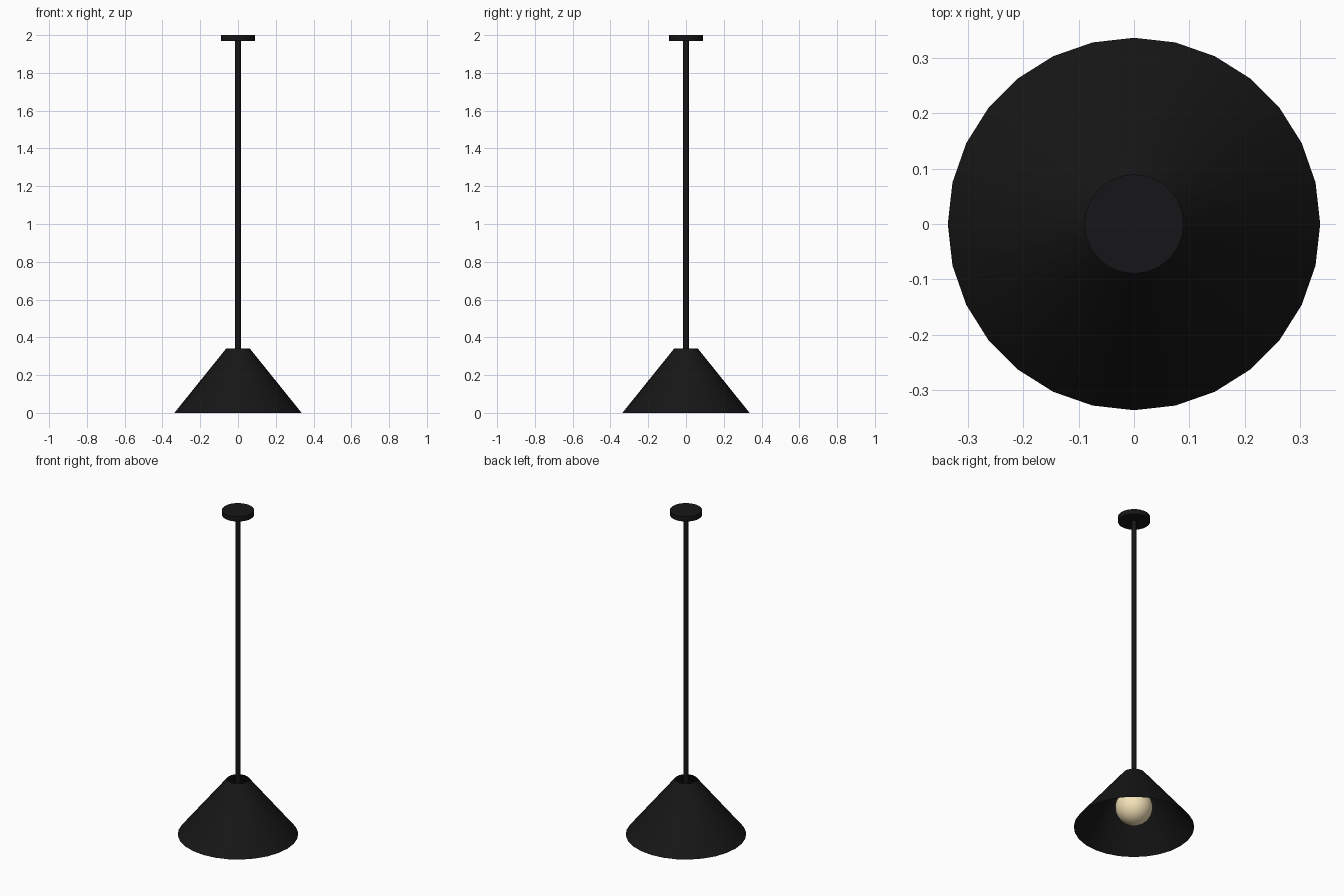
import bpy, bmesh, math

if "Cube" in bpy.data.objects:
    bpy.data.objects.remove(bpy.data.objects["Cube"])


def material(name, rgb):
    m = bpy.data.materials.new(name)
    m.diffuse_color = (*rgb, 1)
    m.use_nodes = True
    m.node_tree.nodes["Principled BSDF"].inputs["Base Color"].default_value = m.diffuse_color
    return m


BLACK = material("black_paint", (0.008, 0.008, 0.008))
METAL = material("black_metal", (0.008, 0.008, 0.009))
CREAM = material("warm_glass", (0.9, 0.76, 0.48))


def finish(bm, name, mat):
    me = bpy.data.meshes.new(name)
    bm.to_mesh(me)
    bm.free()
    ob = bpy.data.objects.new(name, me)
    bpy.context.collection.objects.link(ob)
    me.materials.append(mat)
    bpy.ops.object.select_all(action='DESELECT')
    ob.select_set(True)
    bpy.context.view_layer.objects.active = ob
    bpy.ops.object.shade_smooth_by_angle(angle=math.radians(35))
    return ob


def tube(name, r_low, r_high, z_low, z_high, sides, mat, caps=True):
    bm = bmesh.new()
    bmesh.ops.create_cone(bm, cap_ends=caps, segments=sides, radius1=r_low,
                          radius2=r_high, depth=z_high - z_low)
    bmesh.ops.translate(bm, verts=bm.verts, vec=(0, 0, (z_low + z_high) / 2))
    return finish(bm, name, mat)


# Ceiling plate and hanging rod
tube("ceiling_plate", 0.09, 0.09, 1.97, 2.0, 24, METAL)
tube("hanging_rod", 0.015, 0.015, 0.22, 1.975, 12, METAL)

# Conical shade, open at both ends
tube("shade", 0.337, 0.063, 0.0, 0.34, 28, BLACK, caps=False)

# Bulb
bm = bmesh.new()
bmesh.ops.create_uvsphere(bm, u_segments=24, v_segments=14, radius=0.105)
bmesh.ops.translate(bm, verts=bm.verts, vec=(0, 0, 0.127))
finish(bm, "bulb", CREAM)
